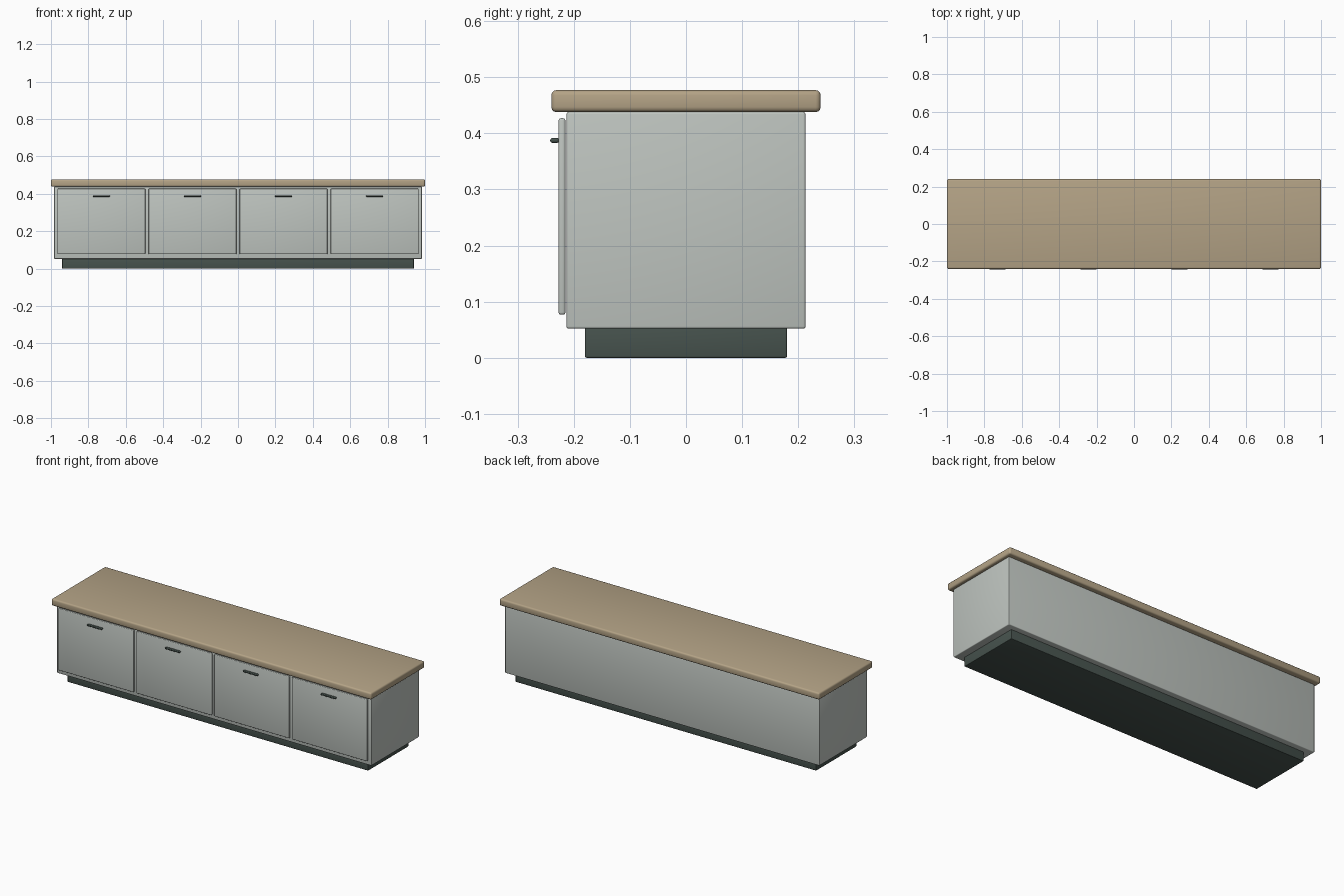
import bpy

if "Cube" in bpy.data.objects:
    bpy.data.objects.remove(bpy.data.objects["Cube"])


def material(name, rgb):
    """Flat material from 0-255 sRGB."""
    lin = [((c / 255 + 0.055) / 1.055) ** 2.4 for c in rgb]
    m = bpy.data.materials.new(name)
    m.diffuse_color = (*lin, 1)
    m.use_nodes = True
    m.node_tree.nodes["Principled BSDF"].inputs["Base Color"].default_value = m.diffuse_color
    return m


wood = material("oak_wood", (180, 163, 134))
paint = material("pale_grey_paint", (191, 197, 192))
dark = material("dark_green_grey", (70, 82, 77))


def box(name, x, y, z, mat, bevel, segments=3):
    """Rounded box from (min, max) ranges on each axis."""
    r = (x, y, z)
    bpy.ops.mesh.primitive_cube_add(size=1, location=[(a + b) / 2 for a, b in r])
    ob = bpy.context.object
    ob.name = name
    ob.scale = [b - a for a, b in r]
    bpy.ops.object.transform_apply(location=False, rotation=False, scale=True)
    ob.data.materials.append(mat)
    mod = ob.modifiers.new("rounded_edges", "BEVEL")
    mod.width, mod.segments = bevel, segments
    bpy.ops.object.modifier_apply(modifier=mod.name)
    bpy.ops.object.shade_smooth_by_angle()
    return ob


# Plinth, carcass and worktop
box("plinth", (-0.94, 0.94), (-0.18, 0.18), (0, 0.055), dark, 0.003)
box("carcass", (-0.983, 0.983), (-0.213, 0.213), (0.052, 0.438), paint, 0.004)
box("worktop", (-1, 1), (-0.24, 0.24), (0.438, 0.477), wood, 0.009)

# Four doors, each with a slim bar handle
for i in range(4):
    cx = (i - 1.5) * 0.487
    box(f"door_{i + 1}", (cx - 0.235, cx + 0.235), (-0.227, -0.215),
        (0.077, 0.427), paint, 0.004)
    box(f"handle_{i + 1}", (cx - 0.046, cx + 0.046), (-0.242, -0.226),
        (0.383, 0.392), dark, 0.004)
